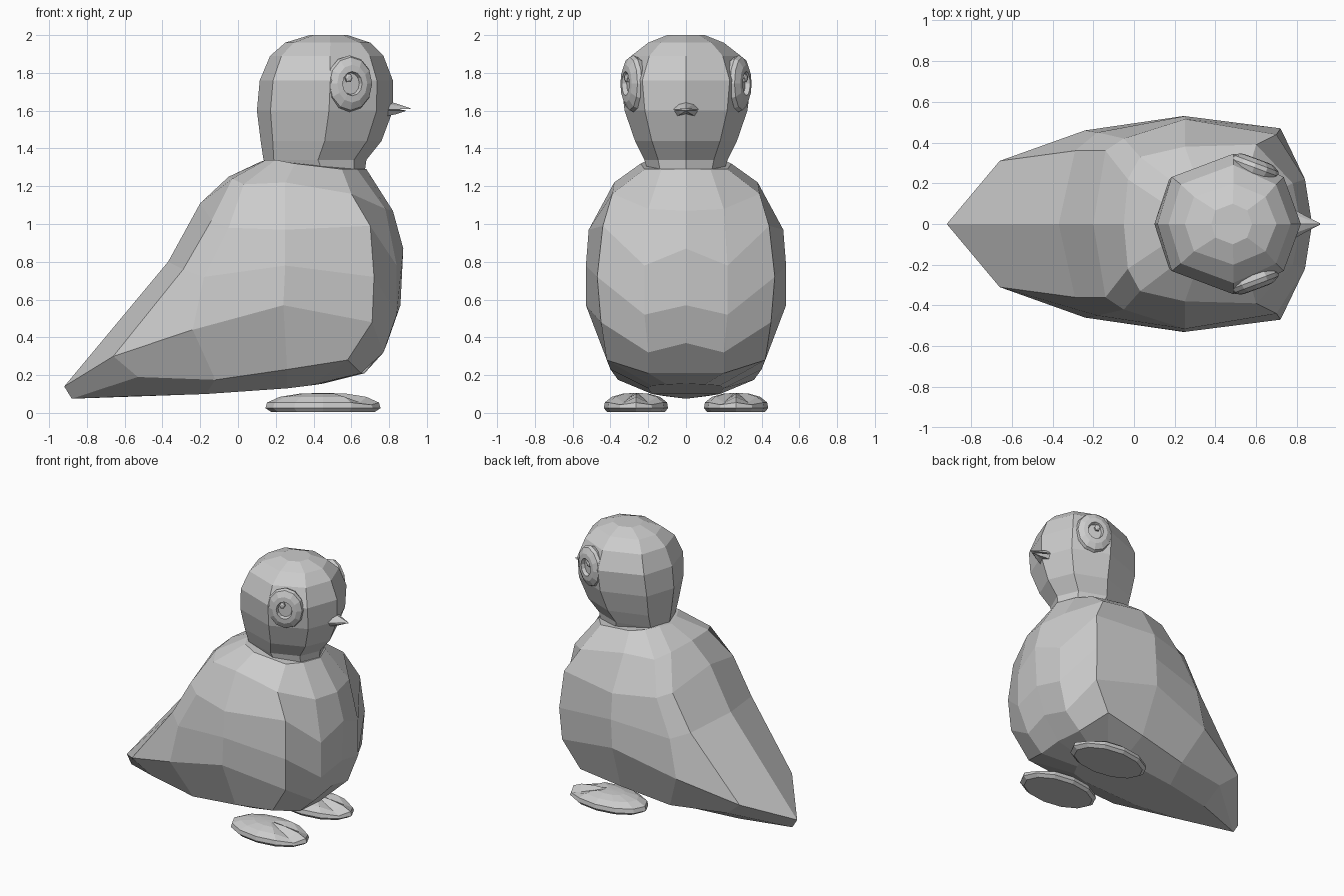
import bpy, bmesh, math
from mathutils import Vector

if "Cube" in bpy.data.objects:
    bpy.data.objects.remove(bpy.data.objects["Cube"])

grey = bpy.data.materials.new("plain grey")
grey.diffuse_color = (0.6, 0.6, 0.6, 1)
grey.use_nodes = True
grey.node_tree.nodes["Principled BSDF"].inputs["Base Color"].default_value = grey.diffuse_color


def loft(name, rings):
    """Skin equal-length closed rings, cap both ends, flat shaded."""
    bm = bmesh.new()
    rows = [[bm.verts.new(p) for p in ring] for ring in rings]
    n = len(rows[0])
    for a, b in zip(rows, rows[1:]):
        for i in range(n):
            j = (i + 1) % n
            bm.faces.new((a[i], a[j], b[j], b[i]))
    bm.faces.new(rows[0][::-1])
    bm.faces.new(rows[-1])
    bmesh.ops.remove_doubles(bm, verts=bm.verts, dist=0.0005)
    bmesh.ops.dissolve_degenerate(bm, dist=0.0005, edges=bm.edges)
    bmesh.ops.recalc_face_normals(bm, faces=bm.faces)
    mesh = bpy.data.meshes.new(name)
    bm.to_mesh(mesh)
    bm.free()
    mesh.materials.append(grey)
    ob = bpy.data.objects.new(name, mesh)
    bpy.context.collection.objects.link(ob)
    return ob


def symmetric(half):
    """Close a half ring that starts and ends on the middle plane."""
    return half + [(x, -y, z) for x, y, z in half[-2:0:-1]]


# Body: half rings from breast, round the side, to the tail
body = [
    [(.45, 0, .155), (.42, .1, .15), (.38, .18, .145), (.26, .2, .13),
     (-.17, .18, .1), (-.52, .12, .09), (-.88, 0, .075)],
    [(.67, 0, .21), (.65, .2, .21), (.58, .42, .28), (.26, .40, .23),
     (-.12, .36, .175), (-.53, .27, .19), (-.88, 0, .075)],
    [(.79, 0, .37), (.77, .2, .32), (.71, .45, .48), (.24, .53, .57),
     (-.24, .46, .44), (-.66, .31, .30), (-.92, 0, .14)],
    [(.86, 0, .57), (.84, .22, .52), (.72, .47, .72), (.25, .53, .78),
     (-.18, .45, .72), (-.29, .36, .76), (-.37, 0, .80)],
    [(.875, 0, .87), (.84, .22, .78), (.70, .44, .99), (.25, .515, .97),
     (-.05, .42, .98), (-.14, .36, 1.02), (-.2, 0, 1.11)],
    [(.82, 0, 1.07), (.78, .2, 1.08), (.60, .39, 1.16), (.25, .38, 1.22),
     (.03, .33, 1.21), (-.03, .22, 1.24), (-.05, 0, 1.25)],
    [(.68, 0, 1.29), (.63, .13, 1.29), (.55, .22, 1.29), (.3, .24, 1.32),
     (.2, .2, 1.34), (.15, .1, 1.34), (.12, 0, 1.33)],
]
loft("body", [symmetric(h) for h in body])

# Head: eight-sided rings given as back x, front x, half width, height
head = [(.2, .67, .2, 1.27), (.135, .68, .22, 1.34), (.12, .76, .27, 1.44),
        (.10, .82, .325, 1.6), (.115, .82, .345, 1.76), (.17, .77, .29, 1.89),
        (.25, .70, .2, 1.96), (.38, .58, .1, 2.0)]
octant = [(0, 0), (.1, .67), (.53, 1), (.88, .67), (1, 0)]
loft("head", [symmetric([(b + (f - b) * t, w * s, z) for t, s in octant])
              for b, f, w, z in head])

# Beak: two wedges meeting at a tip
upper = [(0, 1.652), (.045, 1.635), (.07, 1.605), (0, 1.62)]
lower = [(0, 1.615), (.065, 1.6), (.045, 1.572), (0, 1.58)]
for name, prof, tip in (("upper_beak", upper, (.915, 1.61)),
                        ("lower_beak", lower, (.89, 1.6))):
    base = symmetric([(.79, y, z) for y, z in prof])
    mid = [(.84, y * .6, tip[1] + (z - tip[1]) * .65) for _, y, z in base]
    loft(name, [base, mid, [(tip[0], y * .04, tip[1] + (z - tip[1]) * .04)
                            for _, y, z in base]])


def disc_ring(centre, side, r, depth, n):
    """Upright oval lying on the slanted side of the head."""
    out = Vector((.35, .94 * side, 0))
    along = Vector((.94, -.35 * side, 0))
    c = Vector(centre) + out * depth
    return [c + along * r * math.cos(a) + Vector((0, 0, 1.17 * r * math.sin(a)))
            for a in (2 * math.pi * i / n for i in range(n))]


for side, tag in ((1, "left"), (-1, "right")):
    # Eye: domed surround with a sunken pupil and a small raised glint
    c = (.59, .278 * side, 1.743)
    loft(tag + "_eye", [disc_ring(c, side, r, d, 12) for r, d in
         ((.11, -.05), (.128, 0), (.12, .022), (.085, .042),
          (.055, .045), (.048, .02))])
    g = (.575, .283 * side, 1.773)
    loft(tag + "_eye_glint", [disc_ring(g, side, r, d, 6) for r, d in
         ((.02, .01), (.02, .036), (.01, .042))])

    # Foot: flat pebble with two grooves between the toes
    rings = []
    for r, z, groove in ((.9, .005, 0), (1, .025, 0), (.97, .055, .012),
                         (.75, .085, .03), (.4, .102, .02), (.1, .105, 0)):
        ring = []
        for i in range(12):
            a = math.pi * i / 6
            dz = groove if i in (1, 11) else 0
            ring.append((.45 + .305 * r * math.cos(a),
                         .265 * side + .17 * r * math.sin(a), z - dz))
        rings.append(ring)
    loft(tag + "_foot", rings)
